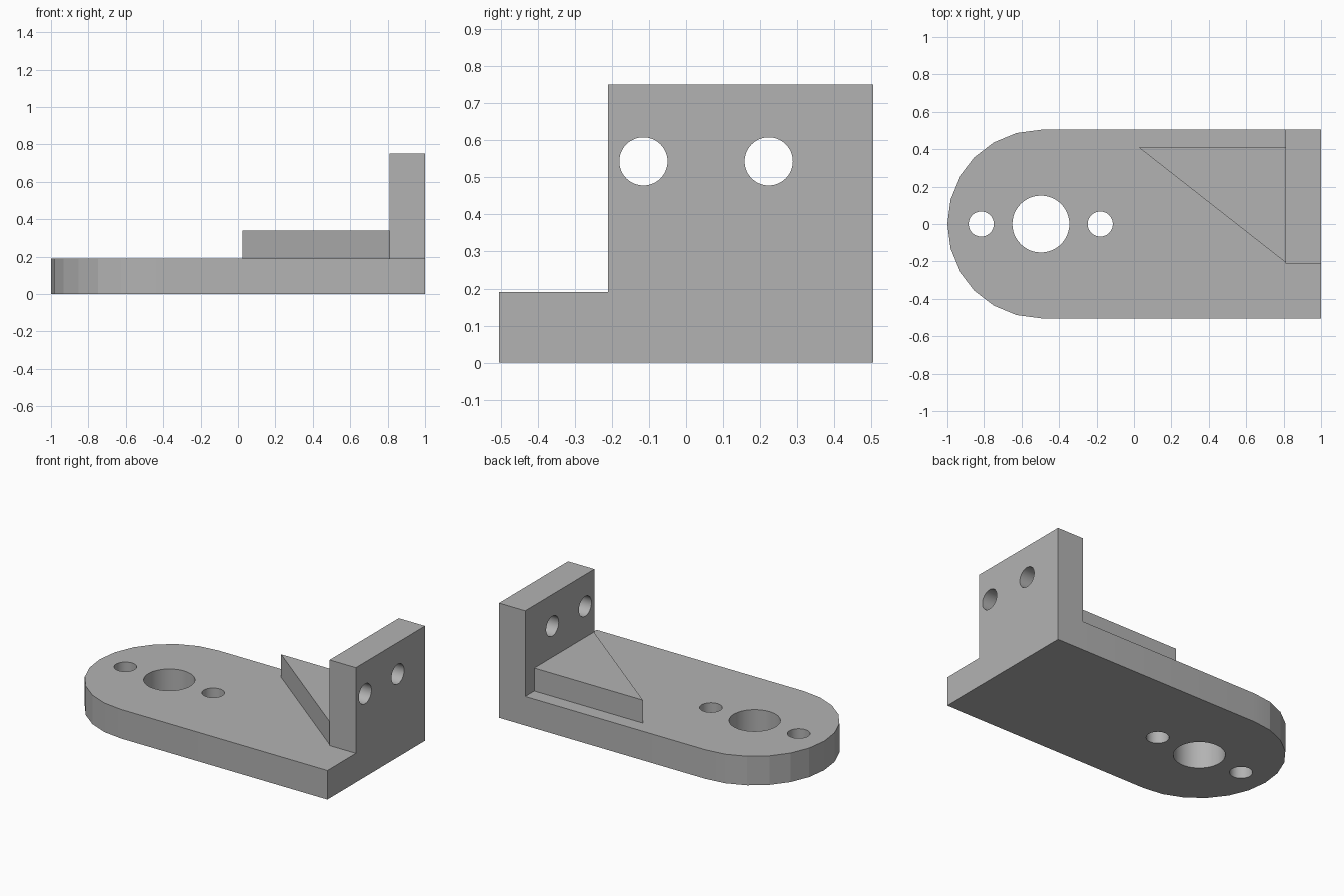
import bpy
import bmesh
from math import cos, sin, pi
from mathutils import Matrix, Vector

if "Cube" in bpy.data.objects:
    bpy.data.objects.remove(bpy.data.objects["Cube"], do_unlink=True)

grey = bpy.data.materials.new("plain grey")
grey.use_nodes = True
GREY = (0.45, 0.45, 0.45, 1)
grey.diffuse_color = GREY
grey.node_tree.nodes["Principled BSDF"].inputs["Base Color"].default_value = GREY

R = 0.504          # half width of the base
BASE = 0.19        # base thickness
WALL_X = 0.81      # inner face of the upright plate
WALL_Y = -0.21     # free edge of the upright plate


def prism(name, outline, z0, z1):
    """Extrude a flat outline from z0 up to z1."""
    bm = bmesh.new()
    face = bm.faces.new([bm.verts.new((x, y, z0)) for x, y in outline])
    ext = bmesh.ops.extrude_face_region(bm, geom=[face])
    top = [v for v in ext["geom"] if isinstance(v, bmesh.types.BMVert)]
    bmesh.ops.translate(bm, verts=top, vec=(0, 0, z1 - z0))
    bmesh.ops.recalc_face_normals(bm, faces=bm.faces)
    return add_object(name, bm)


def add_object(name, bm):
    mesh = bpy.data.meshes.new(name)
    bm.to_mesh(mesh)
    bm.free()
    mesh.materials.append(grey)
    obj = bpy.data.objects.new(name, mesh)
    bpy.context.collection.objects.link(obj)
    return obj


def drill(target, centre, radius, axis):
    """Cut a round through hole along the given axis."""
    bm = bmesh.new()
    turn = Vector((0, 0, 1)).rotation_difference(Vector(axis)).to_matrix().to_4x4()
    bmesh.ops.create_cone(bm, cap_ends=True, segments=48, radius1=radius, radius2=radius,
                          depth=0.5, matrix=Matrix.Translation(centre) @ turn)
    combine(target, add_object("hole_cutter", bm), "DIFFERENCE")


def combine(target, other, operation):
    mod = target.modifiers.new("combine", "BOOLEAN")
    mod.operation = operation
    mod.solver = "EXACT"
    mod.object = other
    bpy.context.view_layer.objects.active = target
    bpy.ops.object.modifier_apply(modifier=mod.name)
    bpy.data.objects.remove(other, do_unlink=True)


# Base plate with one rounded end
arc = [(R - 1 + R * cos(a), R * sin(a)) for a in (pi / 2 + i * pi / 12 for i in range(13))]
bracket = prism("bracket_body", arc + [(1, -R), (1, R)], 0, BASE)

# Upright plate, joined into the base
wall = prism("upright_plate", [(WALL_X, WALL_Y), (1, WALL_Y), (1, R), (WALL_X, R)], 0, 0.75)
combine(bracket, wall, "UNION")

# Holes through the base
for x, radius in ((-0.815, 0.067), (-0.497, 0.152), (-0.18, 0.067)):
    drill(bracket, (x, 0, BASE / 2), radius, (0, 0, 1))

# Holes through the upright plate
for y in (-0.115, 0.223):
    drill(bracket, (0.9, y, 0.543), 0.065, (1, 0, 0))

# Triangular rib in the corner
prism("corner_rib", [(0.025, 0.41), (WALL_X, -0.205), (WALL_X, 0.41)], BASE, 0.34)

# Smooth hole walls, crisp edges elsewhere
bpy.ops.object.select_all(action="DESELECT")
bracket.select_set(True)
bpy.context.view_layer.objects.active = bracket
bpy.ops.object.shade_smooth_by_angle(angle=pi / 18)
